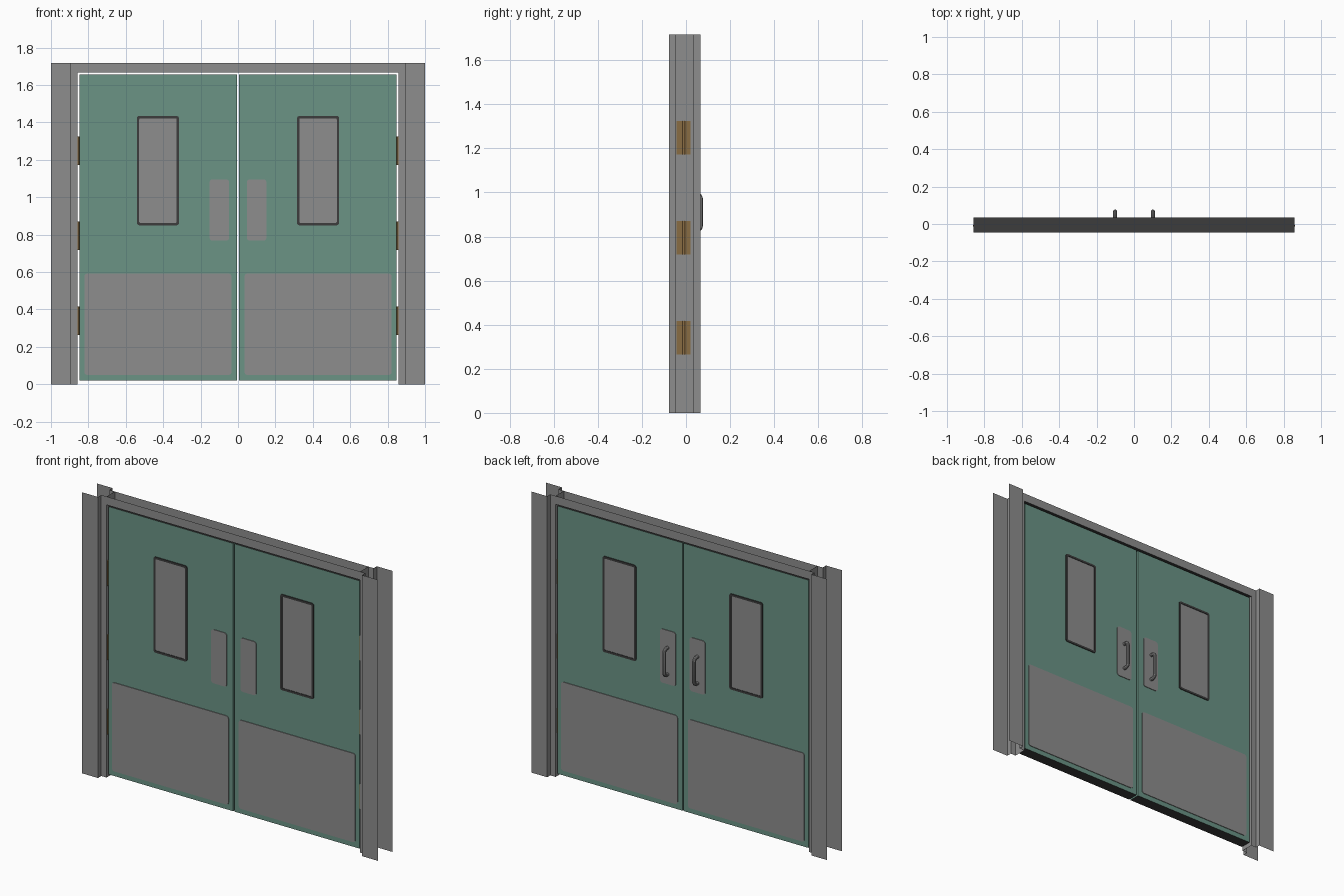
import bpy, bmesh, math

if "Cube" in bpy.data.objects:
    bpy.data.objects.remove(bpy.data.objects["Cube"])


def material(name, rgb):
    m = bpy.data.materials.new(name)
    m.diffuse_color = (*rgb, 1)
    m.use_nodes = True
    m.node_tree.nodes["Principled BSDF"].inputs["Base Color"].default_value = m.diffuse_color
    return m


STEEL = material("grey steel", (0.27, 0.27, 0.27))
GREEN = material("door green", (0.145, 0.295, 0.235))
DARK = material("dark seal", (0.045, 0.045, 0.045))
BRASS = material("aged brass", (0.25, 0.15, 0.055))

Y0, Y1 = -0.039, 0.029      # door faces
TOP = 1.717                 # frame height


def finish(name, bm, *mats):
    me = bpy.data.meshes.new(name)
    bm.to_mesh(me)
    bm.free()
    ob = bpy.data.objects.new(name, me)
    bpy.context.collection.objects.link(ob)
    for m in mats:
        me.materials.append(m)
    return ob


def outline(x0, x1, z0, z1, r, n=4):
    """Rounded rectangle in the xz plane."""
    pts = []
    for cx, cz, a0 in ((x1 - r, z1 - r, 0), (x0 + r, z1 - r, 90),
                       (x0 + r, z0 + r, 180), (x1 - r, z0 + r, 270)):
        for i in range(n + 1):
            a = math.radians(a0 + 90 * i / n)
            pts.append((cx + r * math.cos(a), cz + r * math.sin(a)))
    return pts


def plate(name, x0, x1, z0, z1, r, y0, y1, mat):
    """Rounded plate; x0 < x1 required."""
    bm = bmesh.new()
    pts = outline(x0, x1, z0, z1, r)
    f = bm.faces.new([bm.verts.new((x, y0, z)) for x, z in pts])
    ext = bmesh.ops.extrude_face_region(bm, geom=[f])["geom"]
    bmesh.ops.translate(bm, vec=(0, y1 - y0, 0),
                        verts=[v for v in ext if isinstance(v, bmesh.types.BMVert)])
    bmesh.ops.recalc_face_normals(bm, faces=bm.faces)
    return finish(name, bm, mat)


def ring(name, outer, inner, y0, y1, mat):
    """Closed frame between two matching outlines."""
    bm = bmesh.new()
    loops = [[bm.verts.new((x, y, z)) for x, z in pts]
             for pts, y in ((outer, y0), (outer, y1), (inner, y1), (inner, y0))]
    n = len(outer)
    for k in range(4):
        a, b = loops[k], loops[(k + 1) % 4]
        for i in range(n):
            j = (i + 1) % n
            bm.faces.new((a[i], a[j], b[j], b[i]))
    bmesh.ops.recalc_face_normals(bm, faces=bm.faces)
    return finish(name, bm, mat)


def box(bm, x0, x1, y0, y1, z0, z1):
    r = bmesh.ops.create_cube(bm, size=1)
    for v in r["verts"]:
        v.co = ((x0 + x1) / 2 + v.co.x * (x1 - x0), (y0 + y1) / 2 + v.co.y * (y1 - y0),
                (z0 + z1) / 2 + v.co.z * (z1 - z0))


def sheet(name, path_a, path_b, *mats):
    """Thin folded sheet between two matching paths."""
    bm = bmesh.new()
    a = [bm.verts.new(p) for p in path_a]
    b = [bm.verts.new(p) for p in path_b]
    for i in range(len(a) - 1):
        bm.faces.new((a[i], a[i + 1], b[i + 1], b[i]))
    return finish(name, bm, *mats)


# Header: open channel with a dark underside
channel = [(-0.045, TOP), (-0.045, 1.666), (0.035, 1.666), (0.035, TOP)]
header = sheet("frame_header", [(-0.857, y, z) for y, z in channel],
               [(0.857, y, z) for y, z in channel], STEEL, DARK)
for p in header.data.polygons:
    p.material_index = 1 if abs(p.normal.z) > 0.5 else 0

jamb = [(1.0, -0.077), (0.893, -0.077), (0.893, -0.045), (0.857, -0.045),
        (0.857, 0.035), (0.893, 0.035), (0.893, 0.065), (1.0, 0.065)]

for s, side in ((-1, "left"), (1, "right")):
    def span(a, b):
        return (a, b) if s > 0 else (-b, -a)

    # Folded steel jamb
    pts = jamb if s < 0 else jamb[::-1]
    sheet(f"{side}_jamb", [(s * x, y, 0) for x, y in pts],
          [(s * x, y, TOP) for x, y in pts], STEEL)

    # Door leaf with dark top and bottom edges
    bm = bmesh.new()
    box(bm, *span(0.005, 0.848), Y0, Y1, 0.02, 1.656)
    leaf = finish(f"{side}_door", bm, GREEN, DARK)
    for p in leaf.data.polygons:
        p.material_index = 1 if abs(p.normal.z) > 0.5 else 0

    # Window glass and its dark surround
    wx = span(0.315, 0.541)
    gx = span(0.328, 0.528)
    plate(f"{side}_window", *gx, 0.863, 1.422, 0.006, Y0 - 0.002, Y1 + 0.002, STEEL)
    ring(f"{side}_window_frame", outline(*wx, 0.85, 1.435, 0.014),
         outline(*gx, 0.863, 1.422, 0.006), Y0 - 0.005, Y1 + 0.005, DARK)

    # Kick plates and push plates on both faces
    for face, ya, yb in (("front", Y0 - 0.004, Y0 + 0.001), ("back", Y1 - 0.001, Y1 + 0.004)):
        plate(f"{side}_{face}_kick_plate", *span(0.035, 0.822), 0.05, 0.592, 0.016, ya, yb, STEEL)
        plate(f"{side}_{face}_push_plate", *span(0.047, 0.152), 0.768, 1.096, 0.016, ya, yb, STEEL)

    # Pull handle on the back: bent rod
    cu = bpy.data.curves.new(f"{side}_pull_handle", "CURVE")
    cu.dimensions = "3D"
    cu.bevel_depth = 0.0105
    cu.bevel_resolution = 3
    cu.use_fill_caps = True
    yo, r, zl, zh = 0.0665, 0.02, 0.829, 0.991
    path = [(Y1, zl)]
    for cz, a0, a1 in ((zl + r, -90, 0), (zh - r, 0, 90)):
        for i in range(6):
            a = math.radians(a0 + (a1 - a0) * i / 5)
            path.append((yo - r + r * math.cos(a), cz + r * math.sin(a)))
    path.append((Y1, zh))
    sp = cu.splines.new("POLY")
    sp.points.add(len(path) - 1)
    for pt, (y, z) in zip(sp.points, path):
        pt.co = (s * 0.101, y, z, 1)
    handle = bpy.data.objects.new(cu.name, cu)
    bpy.context.collection.objects.link(handle)
    cu.materials.append(STEEL)
    bpy.ops.object.select_all(action="DESELECT")
    handle.select_set(True)
    bpy.context.view_layer.objects.active = handle
    bpy.ops.object.convert(target="MESH")
    bpy.ops.object.shade_smooth_by_angle()

    # Three hinges: leaf plate in the gap and a knuckle
    for k, z in enumerate((0.34, 0.795, 1.248)):
        bm = bmesh.new()
        box(bm, *span(0.852, 0.8575), -0.043, 0.02, z - 0.076, z + 0.076)
        ret = bmesh.ops.create_cone(bm, cap_ends=True, segments=12, radius1=0.007,
                                    radius2=0.007, depth=0.152)
        bmesh.ops.translate(bm, vec=(s * 0.854, -0.01, z), verts=ret["verts"])
        finish(f"{side}_hinge_{k + 1}", bm, BRASS)
